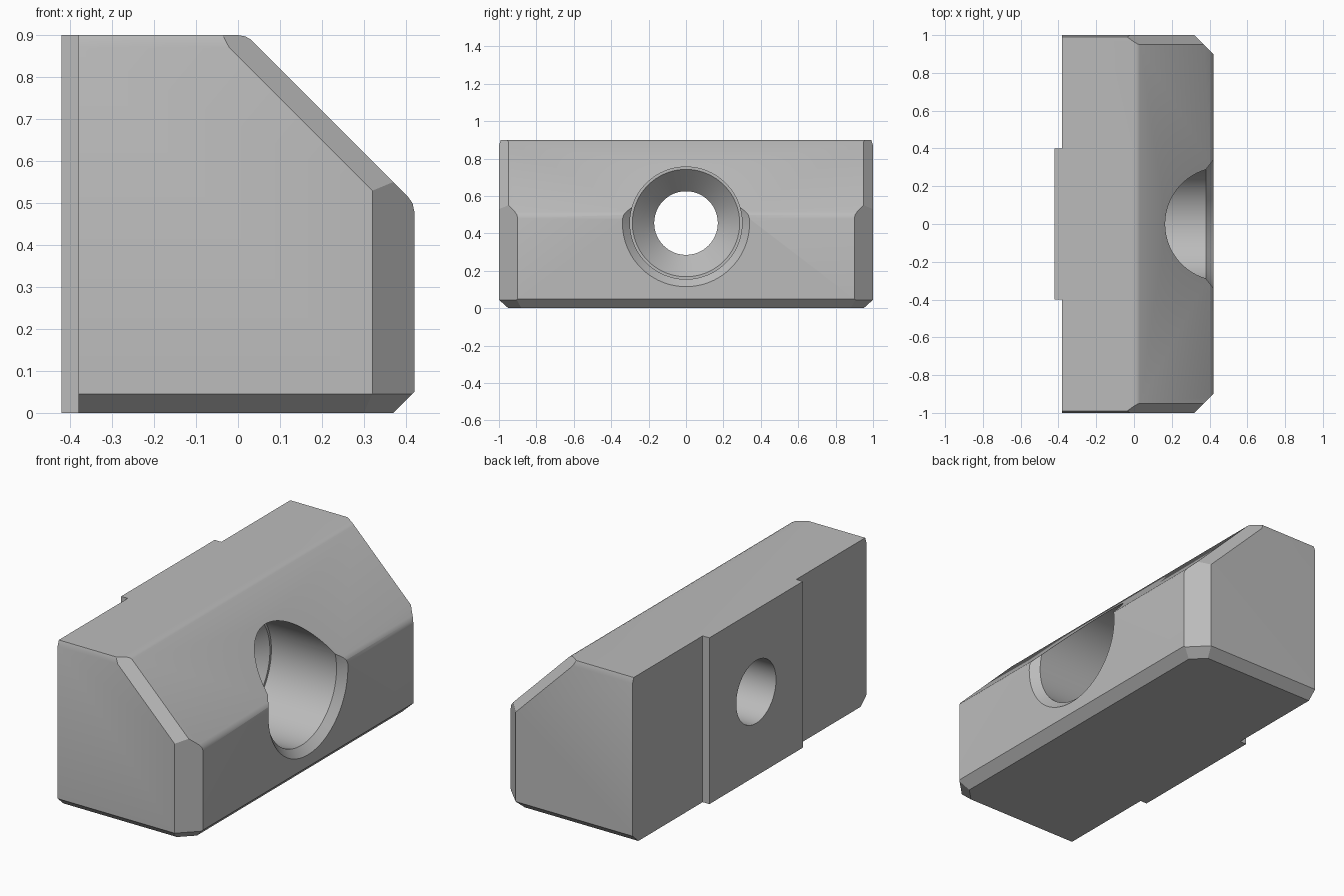
import bpy
import bmesh
import math
from mathutils import Vector, Matrix

default = bpy.data.objects.get("Cube")
if default:
    bpy.data.objects.remove(default, do_unlink=True)

GREY = (0.5, 0.5, 0.5, 1.0)
steel = bpy.data.materials.new("plain grey")
steel.use_nodes = True
steel.diffuse_color = GREY
steel.node_tree.nodes["Principled BSDF"].inputs["Base Color"].default_value = GREY


def add_object(name, bm):
    bmesh.ops.recalc_face_normals(bm, faces=bm.faces)
    mesh = bpy.data.meshes.new(name)
    bm.to_mesh(mesh)
    bm.free()
    mesh.materials.append(steel)
    obj = bpy.data.objects.new(name, mesh)
    bpy.context.collection.objects.link(obj)
    return obj


def slice_off(bm, point, normal):
    """Cut away everything beyond a plane and cap the cut."""
    cut = bmesh.ops.bisect_plane(bm, geom=bm.verts[:] + bm.edges[:] + bm.faces[:],
                                 plane_co=Vector(point), plane_no=Vector(normal).normalized(),
                                 clear_outer=True, dist=1e-6)
    edges = [e for e in cut["geom_cut"] if isinstance(e, bmesh.types.BMEdge)]
    bmesh.ops.holes_fill(bm, edges=edges, sides=0)


# Block: side profile with a sloped front shoulder, extruded lengthwise
profile = [(-0.38, 0), (0.37, 0), (0.42, 0.05), (0.42, 0.48), (0.416, 0.499),
           (0.405, 0.515), (0.03, 0.89), (0.017, 0.897), (0, 0.9), (-0.38, 0.9)]
bm = bmesh.new()
face = bm.faces.new([bm.verts.new((x, -1, z)) for x, z in profile])
ext = bmesh.ops.extrude_face_region(bm, geom=[face])
bmesh.ops.translate(bm, vec=(0, 2, 0),
                    verts=[v for v in ext["geom"] if isinstance(v, bmesh.types.BMVert)])
bmesh.ops.recalc_face_normals(bm, faces=bm.faces)

# Chamfers on both ends
for s in (-1, 1):
    slice_off(bm, (0.42, 0.9 * s, 0), (1, s, 0))                  # upright corner
    slice_off(bm, (0.03, 0.95 * s, 0.89), (0.707, s, 0.707))      # along the slope
    slice_off(bm, (0, s, 0.045), (0, 0.045 * s, -0.05))           # bottom edge
    slice_off(bm, (0.42, 0.9 * s, 0.045), (1, s, -1.55))          # bottom corner
    slice_off(bm, (0, s, 0.87), (0, 3 * s, 1))                    # slight top easing
block = add_object("clamp_block", bm)

# Raised locating pad on the back
bm = bmesh.new()
bmesh.ops.create_cube(bm, size=1, matrix=Matrix.Translation((-0.39, 0, 0.45))
                      @ Matrix.Diagonal((0.06, 0.8, 0.9, 1)))
pad = add_object("back_pad", bm)

# Screw hole cutter: bore, countersink, counterbore and flared mouth
bm = bmesh.new()
section = [(-0.5, 0), (-0.5, 0.17), (-0.13, 0.17), (-0.01, 0.287), (-0.01, 0.3),
           (0.38, 0.3), (0.5, 0.42), (0.5, 0)]
verts = [bm.verts.new((x, 0, 0.455 + r)) for x, r in section]
edges = [bm.edges.new(pair) for pair in zip(verts, verts[1:])]
bmesh.ops.spin(bm, geom=verts + edges, cent=(0, 0, 0.455), axis=(1, 0, 0),
               angle=math.tau, steps=96)
bmesh.ops.remove_doubles(bm, verts=bm.verts, dist=1e-5)
hole = add_object("screw_hole_cutter", bm)
hole.hide_render = True

# Join the pad, cut the hole, then drop the helpers
bpy.context.view_layer.objects.active = block
block.select_set(True)
for helper, operation in ((pad, "UNION"), (hole, "DIFFERENCE")):
    mod = block.modifiers.new(helper.name, "BOOLEAN")
    mod.operation = operation
    mod.solver = "EXACT"
    mod.object = helper
    bpy.ops.object.modifier_apply(modifier=mod.name)
    bpy.data.objects.remove(helper, do_unlink=True)

bpy.ops.object.shade_smooth_by_angle(angle=math.radians(25))
